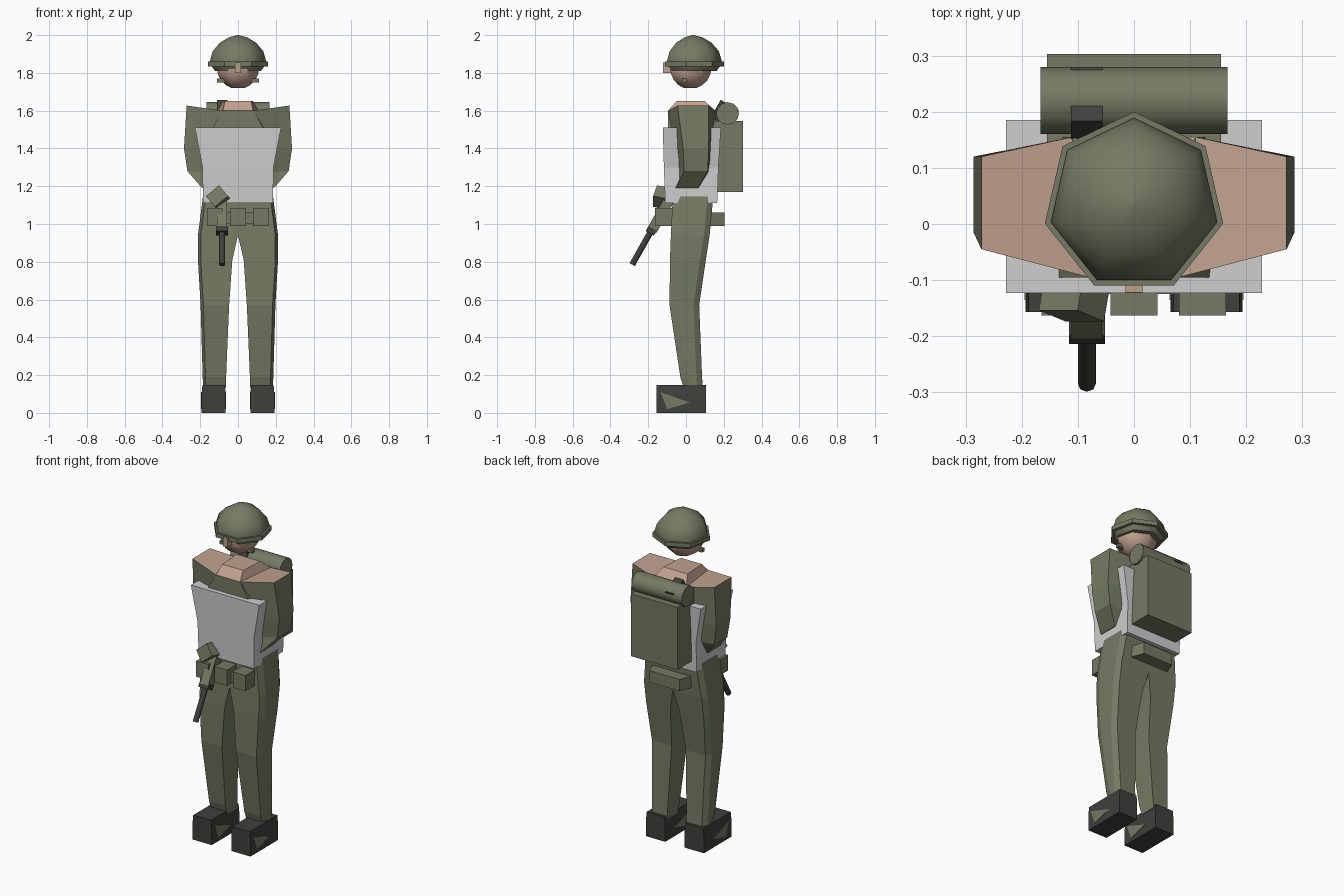
import bpy, bmesh, math
from mathutils import Matrix, Vector

cube = bpy.data.objects.get("Cube")
if cube:
    bpy.data.objects.remove(cube)


def material(name, r, g, b):
    m = bpy.data.materials.new(name)
    m.use_nodes = True
    m.diffuse_color = (r, g, b, 1)
    m.node_tree.nodes["Principled BSDF"].inputs["Base Color"].default_value = (r, g, b, 1)
    return m


GREEN = material("olive green", 0.18, 0.195, 0.125)
SKIN = material("skin", 0.53, 0.36, 0.275)
VEST = material("light grey", 0.62, 0.62, 0.62)
DARK = material("dark grey", 0.05, 0.052, 0.046)


def finish(name, bm, mats, rule=None, smooth=False):
    bmesh.ops.recalc_face_normals(bm, faces=bm.faces)
    if rule:
        for f in bm.faces:
            f.material_index = int(rule(f))
    mesh = bpy.data.meshes.new(name)
    bm.to_mesh(mesh)
    bm.free()
    for m in mats:
        mesh.materials.append(m)
    ob = bpy.data.objects.new(name, mesh)
    bpy.context.collection.objects.link(ob)
    if smooth:
        bpy.ops.object.select_all(action="DESELECT")
        bpy.context.view_layer.objects.active = ob
        ob.select_set(True)
        bpy.ops.object.shade_smooth_by_angle(angle=math.radians(50))
    return ob


def loft(name, rings, mats, rule=None, smooth=False, flip=1):
    """Skin a stack of point rings, closing both ends."""
    bm = bmesh.new()
    rows = [[bm.verts.new((flip * x, y, z)) for x, y, z in ring] for ring in rings]
    n = len(rows[0])
    for a, b in zip(rows, rows[1:]):
        for i in range(n):
            j = (i + 1) % n
            bm.faces.new((a[i], a[j], b[j], b[i]))
    bm.faces.new(rows[0])
    bm.faces.new(rows[-1])
    return finish(name, bm, mats, rule, smooth)


def box(name, x, y, z, mat, frame=Matrix()):
    bm = bmesh.new()
    bmesh.ops.create_cube(bm, size=1)
    for v in bm.verts:
        v.co = frame @ Vector([(lo + hi) / 2 + c * (hi - lo) for c, (lo, hi) in zip(v.co, (x, y, z))])
    return finish(name, bm, [mat])


def tube(name, radius, length, sides, frame, mat, smooth=True):
    bm = bmesh.new()
    bmesh.ops.create_cone(bm, cap_ends=True, segments=sides, radius1=radius,
                          radius2=radius, depth=length, matrix=frame)
    return finish(name, bm, [mat], smooth=smooth)


def heptagon(z, r, cy):
    turn = math.tau / 7
    return [(r * math.sin(i * turn), cy + r * math.cos(i * turn), z) for i in range(7)]


def rect(z, w, front, back):
    return [(-w, front, z), (w, front, z), (w, back, z), (-w, back, z)]


# head, nose and chin strap
head_rings = []
for i in range(1, 10):
    a = math.pi * i / 10
    head_rings.append(heptagon(1.827 - 0.112 * math.cos(a), 0.115 * math.sin(a), 0.02))
loft("head", head_rings, [SKIN], smooth=True)
box("nose", (-0.015, 0.015), (-0.122, -0.07), (1.80, 1.855), SKIN)
box("chin_strap", (-0.11, 0.11), (-0.02, 0.005), (1.75, 1.77), GREEN)

# helmet dome and rim
dome = [(1.81, 0.125), (1.845, 0.15), (1.865, 0.152), (1.915, 0.137), (1.96, 0.098), (1.988, 0.05), (2.0, 0.004)]
loft("helmet", [heptagon(z, r, 0.037) for z, r in dome], [GREEN], smooth=True)
loft("helmet_rim", [heptagon(z, 0.163, 0.037) for z in (1.835, 1.86)], [GREEN])


# chest with bare neck, arms with bare shoulder tops
def bare(face):
    return face.calc_center_median().z > 1.602


def trapezoid(z, front_w, back_w, front, back):
    return [(-front_w, front, z), (front_w, front, z), (back_w, back, z), (-back_w, back, z)]


loft("chest", [trapezoid(1.2, 0.14, 0.14, -0.09, 0.15), trapezoid(1.5, 0.14, 0.14, -0.095, 0.155),
               trapezoid(1.6, 0.08, 0.11, -0.095, 0.155), trapezoid(1.65, 0.07, 0.08, -0.05, 0.10)],
     [GREEN, SKIN], bare)


def arm_ring(z_in, z_out, x_front, x_back, x_out, front, back, out_front, out_back):
    return [(x_front, front, z_in), (x_out, out_front, z_out),
            (x_out, out_back, z_out), (x_back, back, z_in)]


arm = [arm_ring(1.19, 1.19, 0.10, 0.10, 0.19, -0.06, 0.08, -0.055, 0.065),
       arm_ring(1.27, 1.28, 0.10, 0.10, 0.268, -0.06, 0.12, -0.01, 0.115),
       arm_ring(1.40, 1.40, 0.11, 0.11, 0.286, -0.08, 0.14, -0.015, 0.12),
       arm_ring(1.60, 1.627, 0.08, 0.11, 0.272, -0.095, 0.155, -0.045, 0.12)]

# trousers: inner x, outer x, front y, back y at each height
leg = [(0.13, 0.065, 0.185, -0.01, 0.09), (0.19, 0.063, 0.187, -0.03, 0.085),
       (0.57, 0.047, 0.198, -0.087, 0.07), (0.81, 0.03, 0.212, -0.085, 0.105),
       (0.94, 0.0, 0.212, -0.08, 0.125), (1.15, 0.0, 0.185, -0.07, 0.145)]
leg_rings = [[(i, f, z), (o - 0.015, f, z), (o, f + 0.04, z), (o, b - 0.03, z), (o - 0.02, b, z), (i, b, z)]
             for z, i, o, f, b in leg]

patch = [(-0.135, 0.11), (0.02, 0.055), (-0.10, 0.02)]
for side, s in (("left", 1), ("right", -1)):
    loft(side + "_arm", arm, [GREEN, SKIN], bare, flip=s)
    loft(side + "_leg", leg_rings, [GREEN], flip=s)
    boot = [[(0.065 + t, -0.157, z), (0.193 - t, -0.157, z), (0.193 - t, 0.105, z), (0.065 + t, 0.105, z)]
            for z, t in ((0, 0), (0.1, 0), (0.148, 0.005))]
    loft(side + "_boot", boot, [DARK], flip=s)
    # trouser patches showing on the boot sides
    for part, x in (("inner", 0.063), ("outer", 0.19)):
        loft(f"{side}_{part}_boot_patch", [[(x + t, y, z) for y, z in patch] for t in (0, 0.005)],
             [GREEN], flip=s)

# vest
loft("vest", [rect(1.11, 0.185, -0.11, 0.165), rect(1.3, 0.188, -0.117, 0.172),
              rect(1.51, 0.228, -0.123, 0.185)], [VEST])

# belt and pouches
box("belt", (-0.16, 0.16), (-0.125, -0.06), (1.0, 1.06), GREEN)
for name, x in (("right", -0.123), ("middle", 0.0), ("left", 0.122)):
    box(name + "_pouch", (x - 0.042, x + 0.042), (-0.163, -0.07), (0.99, 1.085), GREEN)
loft("rear_belt_pack", [trapezoid(z, 0.135, 0.10, 0.11, 0.205) for z in (0.99, 1.06)], [GREEN])

# backpack and bedroll
box("backpack", (-0.155, 0.155), (0.14, 0.303), (1.17, 1.545), GREEN)
tube("bedroll", 0.06, 0.334, 12, Matrix.Translation((0, 0.22, 1.585)) @ Matrix.Rotation(math.pi / 2, 4, "Y"), GREEN)

# slung rifle, built upward from its muzzle along a tilted axis
rifle = Matrix.Translation((-0.084, -0.285, 0.785)) @ Matrix.Rotation(math.radians(-29.4), 4, "X")
tube("rifle_barrel", 0.016, 0.3, 8, rifle @ Matrix.Translation((0, 0, 0.15)), DARK)
box("rifle_front_block", (-0.032, 0.032), (-0.025, 0.025), (0.19, 0.22), DARK, rifle)
box("rifle_handguard", (-0.027, 0.027), (-0.025, 0.03), (0.21, 0.5), GREEN, rifle)
box("rifle_stock", (-0.028, 0.028), (-0.02, 0.09), (0.7, 0.99), DARK, rifle)

# gripping hand
grip = Matrix.Translation((-0.105, -0.125, 1.14)) @ Matrix.Rotation(math.radians(-40), 4, "Y") @ Matrix.Rotation(math.radians(-15), 4, "X")
box("gripping_hand", (-0.045, 0.045), (-0.04, 0.04), (-0.038, 0.038), GREEN, grip)
